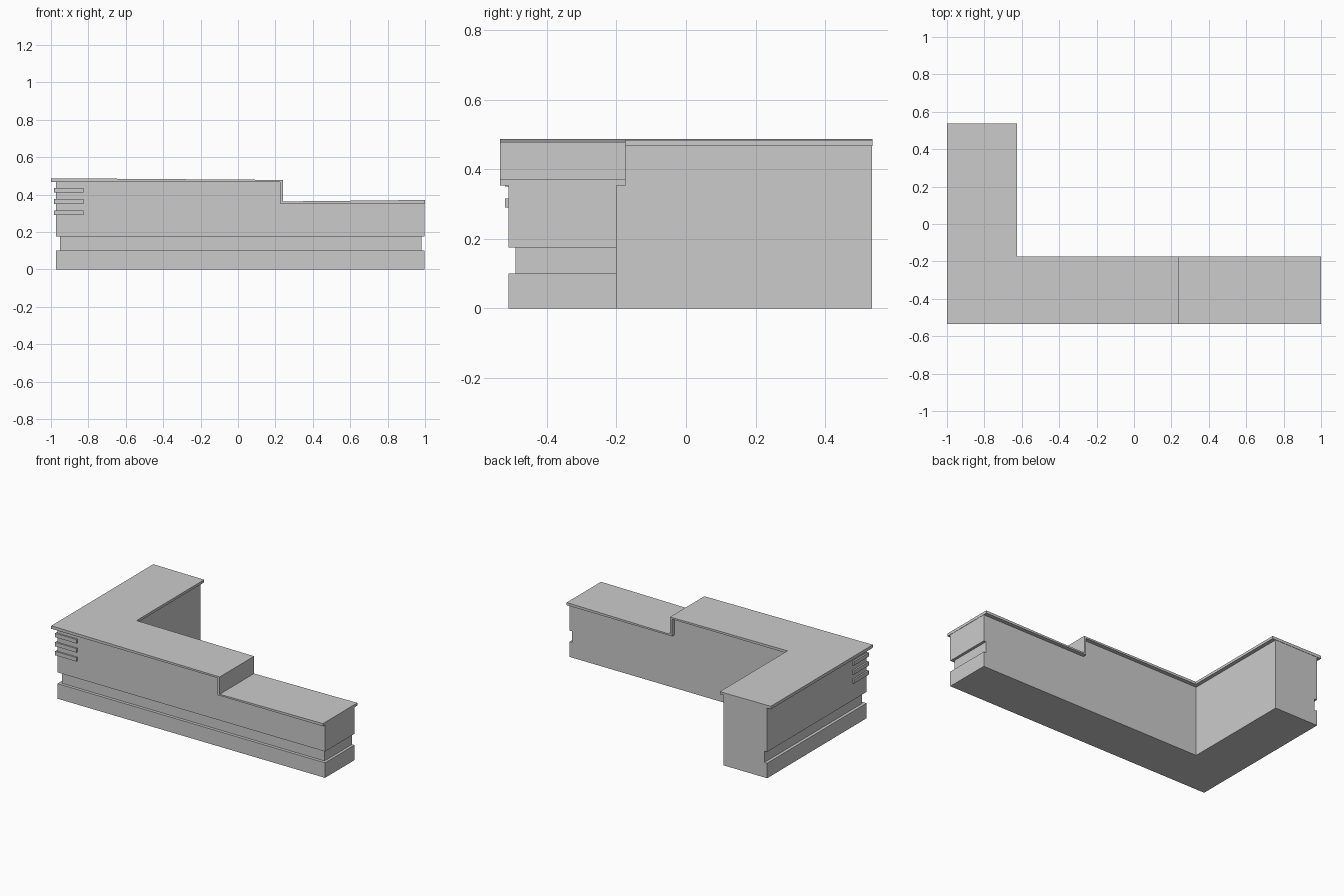
import bpy, bmesh
from mathutils import Vector

if "Cube" in bpy.data.objects:
    bpy.data.objects.remove(bpy.data.objects["Cube"])


def prism(name, pts, direction):
    """Closed prism from a flat outline pushed along a direction."""
    bm = bmesh.new()
    face = bm.faces.new([bm.verts.new(p) for p in pts])
    out = bmesh.ops.extrude_face_region(bm, geom=[face])
    moved = [g for g in out["geom"] if isinstance(g, bmesh.types.BMVert)]
    bmesh.ops.translate(bm, verts=moved, vec=Vector(direction))
    bmesh.ops.recalc_face_normals(bm, faces=bm.faces)
    me = bpy.data.meshes.new(name)
    bm.to_mesh(me)
    bm.free()
    ob = bpy.data.objects.new(name, me)
    bpy.context.collection.objects.link(ob)
    return ob


def side_profile(name, xz, y0, y1):
    return prism(name, [(x, y0, z) for x, z in xz], (0, y1 - y0, 0))


def cut_box(target, name, x0, x1, y0, y1, z0, z1):
    cutter = side_profile(name, [(x0, z0), (x1, z0), (x1, z1), (x0, z1)], y0, y1)
    cutter.hide_render = True
    cutter.hide_set(True)
    mod = target.modifiers.new(name, 'BOOLEAN')
    mod.object = cutter
    mod.operation = 'DIFFERENCE'
    mod.solver = 'EXACT'


# Counter body: stepped profile with the kick groove on both ends
body = side_profile("counter_body", [
    (-0.972, 0), (0.998, 0), (0.998, 0.1), (0.98, 0.1), (0.98, 0.175),
    (0.998, 0.175), (0.998, 0.353), (0.225, 0.353), (0.225, 0.467),
    (-0.972, 0.467), (-0.972, 0.175), (-0.952, 0.175), (-0.952, 0.1),
    (-0.972, 0.1)], -0.51, 0.535)
cut_box(body, "body_inner_corner_cutter", -0.65, 1.2, -0.2, 0.8, -0.2, 0.8)
cut_box(body, "front_groove_cutter", -1.2, 1.2, -0.7, -0.49, 0.1, 0.175)

# Worktop: thin slab that steps down, with a slightly tapered thickness
top = side_profile("worktop", [
    (-1, 0.467), (0.225, 0.467), (0.225, 0.353), (1, 0.353), (1, 0.371),
    (0.24, 0.363), (0.24, 0.478), (-1, 0.487)], -0.535, 0.537)
cut_box(top, "worktop_inner_corner_cutter", -0.625, 1.2, -0.174, 0.8, -0.2, 0.8)

# Decorative strips wrapping the front left corner
for i, z in enumerate((0.29, 0.35, 0.41)):
    outline = [(-0.983, -0.52), (-0.825, -0.52), (-0.825, -0.508),
               (-0.97, -0.508), (-0.97, -0.36), (-0.983, -0.36)]
    prism(f"corner_strip_{i + 1}", [(x, y, z) for x, y in outline], (0, 0, 0.026))
